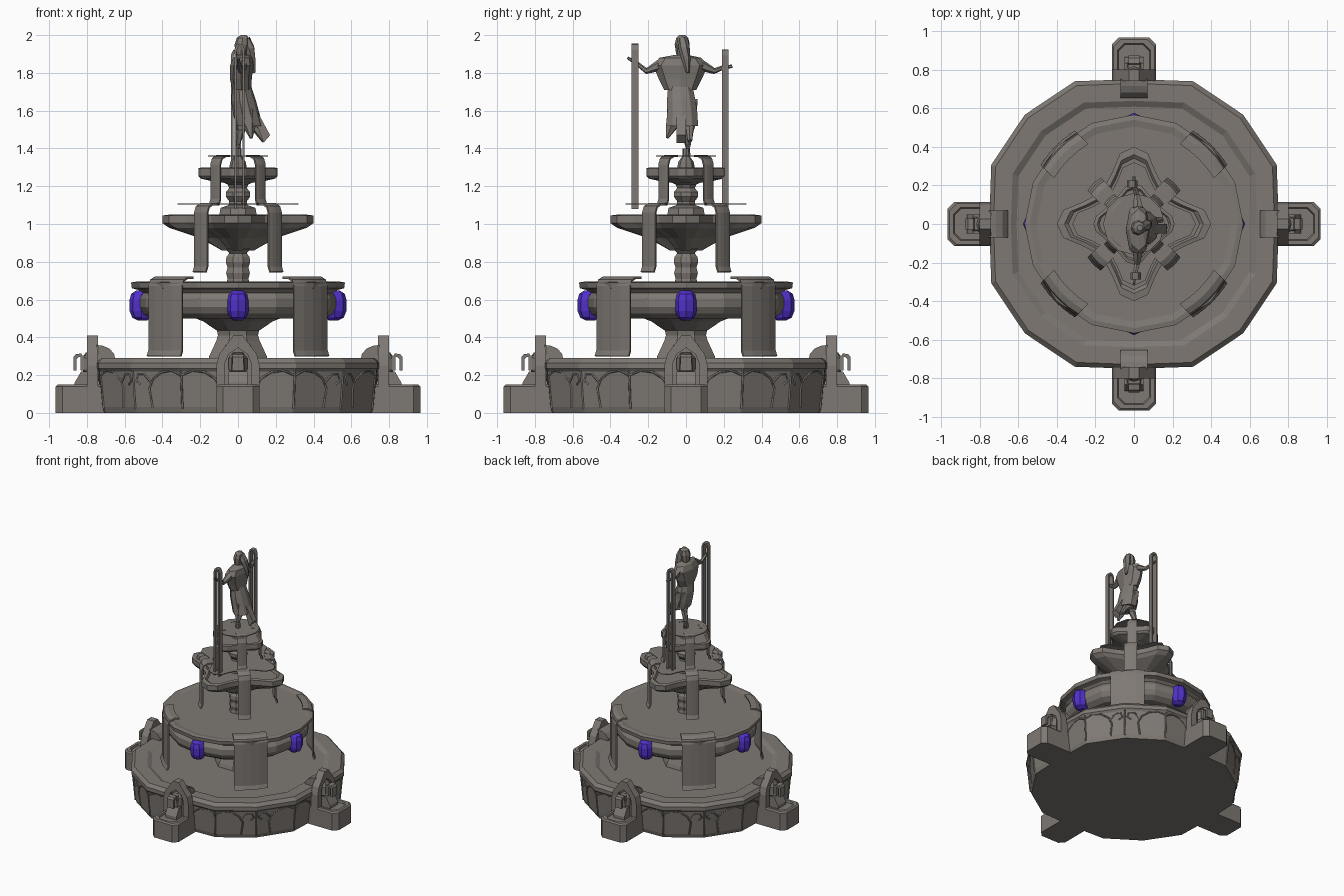
import bpy, bmesh, math
from mathutils import Vector

def material(name, rgb):
    m = bpy.data.materials.new(name)
    m.diffuse_color = (*rgb, 1)
    return m

STONE = material("grey_stone", (0.21, 0.19, 0.172))
PURPLE = material("purple_glass", (0.085, 0.03, 0.6))

def finish(name, bm, mat=STONE, turns=(0,)):
    """Make one object per turn (degrees about z) from a bmesh."""
    bmesh.ops.recalc_face_normals(bm, faces=bm.faces)
    me = bpy.data.meshes.new(name)
    bm.to_mesh(me)
    bm.free()
    me.materials.append(mat)
    objs = []
    for t in turns:
        o = bpy.data.objects.new(name, me)
        o.rotation_euler.z = math.radians(t)
        bpy.context.collection.objects.link(o)
        objs.append(o)
    return objs

SIDES, DIAGS = (0, 90, 180, 270), (45, 135, 225, 315)

def skin(rings):
    """Bridge a list of closed point rings and cap both ends."""
    bm = bmesh.new()
    vs = [[bm.verts.new(p) for p in r] for r in rings]
    n = len(rings[0])
    for a, b in zip(vs, vs[1:]):
        for i in range(n):
            j = (i + 1) % n
            bm.faces.new((a[i], a[j], b[j], b[i]))
    bm.faces.new(vs[0][::-1])
    bm.faces.new(vs[-1])
    return bm

def turned(name, profile, n=16, shape=lambda i: 1.0, phase=0.0):
    angles = [math.tau * (i + phase) / n for i in range(n)]
    return finish(name, skin([[(r * shape(i) * math.cos(a), r * shape(i) * math.sin(a), z)
                               for i, a in enumerate(angles)] for r, z in profile]))

def sections(name, secs, n=8, mat=STONE, turns=(0,)):
    """Upright part from ellipses (x, y, z, rx, ry)."""
    return finish(name, skin([[(x + rx * math.cos(math.tau * i / n), y + ry * math.sin(math.tau * i / n), z)
                               for i in range(n)] for x, y, z, rx, ry in secs]), mat, turns)

def limb(name, pts, radii, n=6):
    rings = []
    for k, p in enumerate(pts):
        d = Vector(pts[min(k + 1, len(pts) - 1)]) - Vector(pts[max(k - 1, 0)])
        q = d.to_track_quat('Z', 'X')
        rings.append([Vector(p) + q @ Vector((radii[k] * math.cos(math.tau * i / n),
                                              radii[k] * math.sin(math.tau * i / n), 0)) for i in range(n)])
    return finish(name, skin(rings))

def slab(name, pts, axis, lo, hi, mat=STONE, turns=SIDES):
    """Extrude a 2D outline along x, y or z."""
    def put(u, v, w):
        return {'x': (w, u, v), 'y': (u, w, v), 'z': (u, v, w)}[axis]
    return finish(name, skin([[put(u, v, w) for u, v in pts] for w in (lo, hi)]), mat, turns)

# Lower basin: sixteen sides, flattened behind the four pedestals
basin_shape = lambda i: 0.75 if i % 4 == 0 else 0.80
turned("lower_basin", [(0.95, 0), (0.962, 0.03), (0.985, 0.22), (1.0, 0.235), (1.0, 0.265), (0.97, 0.29),
                       (0.85, 0.29), (0.81, 0.272)], 16, basin_shape)

def basin_radius(a, z):
    step = math.tau / 16
    i = math.floor(a / step)
    r0, r1, d = basin_shape(i), basin_shape(i + 1), a - i * step
    return (0.962 + 0.121 * (z - 0.03)) * r0 * r1 * math.sin(step) / (r0 * math.sin(d) + r1 * math.sin(step - d))

# Vine relief and joints on the basin wall
cu = bpy.data.curves.new("basin_vines", 'CURVE')
cu.dimensions, cu.bevel_depth, cu.bevel_resolution = '3D', 0.006, 0
cu.materials.append(STONE)
def vine(pts):
    s = cu.splines.new('POLY')
    s.points.add(len(pts) - 1)
    for p, (deg, z) in zip(s.points, pts):
        a = math.radians(deg) % math.tau
        r = basin_radius(a, z)
        p.co = (r * math.cos(a), r * math.sin(a), z, 1)
for k in range(16):
    c, m = 22.5 * k + 11.25, (1 if k % 2 else -1)
    vine([(c + m * u, z) for u, z in [(-11, 0.20), (-7, 0.225), (-2, 0.215), (2, 0.18), (4, 0.13), (3, 0.03)]])
    vine([(c + m * u, z) for u, z in [(3, 0.16), (6, 0.205), (9, 0.205), (10, 0.17), (8, 0.15)]])
    vine([(22.5 * k + 0.01, 0.02), (22.5 * k + 0.01, 0.23)])
bpy.context.collection.objects.link(bpy.data.objects.new("basin_vines", cu))

# Four pedestals with chamfered, recessed tops
def pedestal_ring(inset, z):
    e, w = 0.965 - inset, 0.115 - inset
    return [(0.68, -w, z), (e - 0.035, -w, z), (e, 0.035 - w, z), (e, w - 0.035, z), (e - 0.035, w, z), (0.68, w, z)]
finish("pedestal", skin([pedestal_ring(0, 0), pedestal_ring(0, 0.14), pedestal_ring(0.01, 0.15),
                         pedestal_ring(0.03, 0.15), pedestal_ring(0.035, 0.135)]), STONE, SIDES)

# Pointed niche frame: half outline, mirrored
half = [(0.115, 0.13), (0.115, 0.25), (0.1, 0.31), (0.055, 0.37), (0.025, 0.41)]
inner = [(0.07, 0.13), (0.07, 0.26), (0.05, 0.31), (0.0, 0.345)]
mirror = lambda h: [(-u, v) for u, v in reversed(h)]
slab("niche_back", half + mirror(half), 'x', 0.74, 0.775)
for s in (1, -1):
    slab("niche_frame", [(s * u, v) for u, v in half + [(0, 0.41)] + inner[::-1]], 'x', 0.77, 0.80)
slab("niche_buttress", [(0.75, 0.25), (0.75, 0.36), (0.715, 0.355), (0.68, 0.34), (0.655, 0.31),
                        (0.645, 0.25)], 'y', -0.07, 0.07)

# Spouting animal head inside each niche
sections("spout_head", [(0.79, 0, 0.2, 0.02, 0.03), (0.79, 0, 0.23, 0.035, 0.05), (0.79, 0, 0.29, 0.035, 0.05),
                        (0.79, 0, 0.32, 0.015, 0.025)], 8, STONE, SIDES)
slab("spout_muzzle", [(-0.035, 0.225), (0.035, 0.225), (0.03, 0.305), (-0.03, 0.305)], 'x', 0.79, 0.835)
slab("spout_lip", [(0.82, 0.295), (0.83, 0.315), (0.86, 0.31), (0.872, 0.295), (0.872, 0.225), (0.855, 0.225),
                   (0.855, 0.285), (0.845, 0.295)], 'y', -0.028, 0.028)
slab("spout_base", [(0.79, 0.13), (0.79, 0.22), (0.83, 0.22), (0.865, 0.16), (0.865, 0.13)], 'y', -0.05, 0.05)

# Main stem and second bowl
turned("main_stem", [(0.18, 0.25), (0.165, 0.3), (0.125, 0.38), (0.115, 0.41), (0.12, 0.435), (0.2, 0.485),
                     (0.27, 0.51)], 8, phase=0.5)
turned("second_bowl", [(0.27, 0.5), (0.47, 0.5), (0.51, 0.525), (0.53, 0.56), (0.53, 0.605), (0.51, 0.635),
                       (0.525, 0.65), (0.562, 0.66), (0.566, 0.69), (0.54, 0.695), (0.505, 0.688)], 16)

# Purple globes: squat capsules that bulge out under the rim
sections("bowl_globe", [(0.505, 0, 0.49, 0.025, 0.025), (0.51, 0, 0.505, 0.05, 0.045), (0.513, 0, 0.54, 0.061, 0.057),
                        (0.513, 0, 0.595, 0.062, 0.058), (0.51, 0, 0.63, 0.055, 0.047),
                        (0.508, 0, 0.648, 0.03, 0.028)], 8, PURPLE, SIDES)

# Middle stem and star-shaped bowls
star = lambda i: (1.0, 0.93, 0.73, 0.64, 0.66, 0.64, 0.73, 0.93)[i % 8]
turned("middle_stem", [(0.07, 0.67), (0.06, 0.71), (0.068, 0.74), (0.06, 0.77), (0.07, 0.8), (0.066, 0.825),
                       (0.05, 0.845), (0.07, 0.865), (0.07, 0.88)], 8, phase=0.5)
turned("third_bowl", [(0.085, 0.86), (0.2, 0.925), (0.365, 0.98), (0.4, 1.005), (0.4, 1.045), (0.36, 1.05),
                      (0.34, 1.035)], 32, star)
turned("third_bowl_water", [(0.32, 1.102), (0.32, 1.108)], 32, star)
turned("upper_stem", [(0.11, 1.03), (0.1, 1.085), (0.055, 1.1), (0.05, 1.12), (0.07, 1.145), (0.07, 1.17),
                      (0.05, 1.19), (0.06, 1.21), (0.1, 1.225), (0.1, 1.24)], 8, phase=0.5)
turned("top_bowl", [(0.11, 1.22), (0.195, 1.24), (0.21, 1.255), (0.21, 1.295), (0.19, 1.3), (0.18, 1.29)],
       32, lambda i: 0.4 + 0.6 * star(i))
turned("top_bowl_water", [(0.16, 1.357), (0.16, 1.363)], 12)

# Falling water sheets on the diagonals
def water_sheet(name, r_in, r_out, z_top, z_bot, width):
    path = [(r_in, z_top), (r_out - 0.04, z_top), (r_out - 0.012, z_top - 0.014), (r_out, z_top - 0.045),
            (r_out, z_bot + 0.03), (r_out + 0.012, z_bot)]
    b = bmesh.new()
    rows = [[b.verts.new((r - 0.06 * width * (2 * t) ** 2, t * width, z)) for t in (-0.5, -0.25, 0, 0.25, 0.5)]
            for r, z in path]
    for a, c in zip(rows, rows[1:]):
        for i in range(4):
            b.faces.new((a[i], a[i + 1], c[i + 1], c[i]))
    for o in finish(name, b, STONE, DIAGS):
        m = o.modifiers.new("thickness", 'SOLIDIFY')
        m.thickness, m.offset = 0.012, 0
water_sheet("large_water_sheet", 0.475, 0.555, 0.715, 0.3, 0.25)
water_sheet("middle_water_sheet", 0.2, 0.28, 1.105, 0.745, 0.095)
water_sheet("small_water_sheet", 0.1, 0.17, 1.36, 1.1, 0.07)

# Statue: legs, robe, torso, head and hair
turned("statue_mount", [(0.05, 1.28), (0.04, 1.33), (0.018, 1.36), (0.018, 1.4)], 8)
limb("standing_leg", [(0.0, 0.01, 1.36), (-0.005, 0.01, 1.42), (0.015, 0.0, 1.5), (0.01, -0.02, 1.68)],
     [0.016, 0.016, 0.026, 0.04])
limb("raised_leg", [(0.02, 0.03, 1.66), (0.03, 0.03, 1.55), (0.1, 0.02, 1.5), (0.14, 0.02, 1.44)],
     [0.035, 0.03, 0.022, 0.014])
sections("robe_skirt", [(0.06, -0.02, 1.52, 0.07, 0.088), (0.045, -0.02, 1.58, 0.07, 0.085),
                        (0.03, -0.025, 1.65, 0.066, 0.08), (0.02, -0.03, 1.73, 0.05, 0.068)], 10)
limb("robe_tail", [(0.05, -0.06, 1.6), (0.06, -0.075, 1.52), (0.07, -0.1, 1.455)], [0.045, 0.035, 0.008])
slab("robe_train", [(0.06, 1.68), (0.1, 1.6), (0.17, 1.47), (0.135, 1.43), (0.11, 1.5), (0.05, 1.62)],
     'y', -0.05, 0.0, turns=(0,))
sections("torso_and_cape", [(0.02, -0.03, 1.71, 0.05, 0.085), (0.015, -0.03, 1.77, 0.058, 0.115),
                            (0.02, -0.03, 1.84, 0.062, 0.145), (0.025, -0.03, 1.88, 0.05, 0.11),
                            (0.025, -0.025, 1.895, 0.03, 0.035)])
sections("head", [(0.025, -0.02, 1.87, 0.02, 0.022), (0.015, -0.02, 1.9, 0.03, 0.032),
                  (0.02, -0.02, 1.95, 0.038, 0.04), (0.025, -0.02, 1.985, 0.032, 0.032),
                  (0.03, -0.02, 2.0, 0.015, 0.015)])
limb("long_hair", [(0.04, -0.015, 1.98), (0.06, -0.01, 1.93), (0.07, 0.0, 1.87), (0.085, 0.01, 1.8)],
     [0.025, 0.03, 0.024, 0.008])

# Arms and the looping water jets they hold
limb("arm", [(0.02, -0.14, 1.84), (0.015, -0.21, 1.81), (0.005, -0.26, 1.85), (0.0, -0.31, 1.88)],
     [0.03, 0.016, 0.011, 0.007])
limb("arm", [(0.02, 0.08, 1.84), (0.015, 0.15, 1.81), (0.0, 0.2, 1.83), (0.0, 0.245, 1.835)],
     [0.03, 0.016, 0.011, 0.009])
for x, y, top_z in ((0.008, -0.27, 1.955), (-0.01, 0.208, 1.925)):
    arch = [(1, 1.08), (1, top_z - 0.03), (0.6, top_z - 0.005), (0, top_z)]
    full = arch + [(-u, z) for u, z in reversed(arch[:-1])]
    outer = [(x + 0.027 * u, z) for u, z in full]
    inside = [(x + 0.015 * u, z if z < 1.1 else z - 0.013) for u, z in full]
    slab("water_jet", outer + inside[::-1], 'y', y - 0.018, y + 0.018, turns=(0,))
